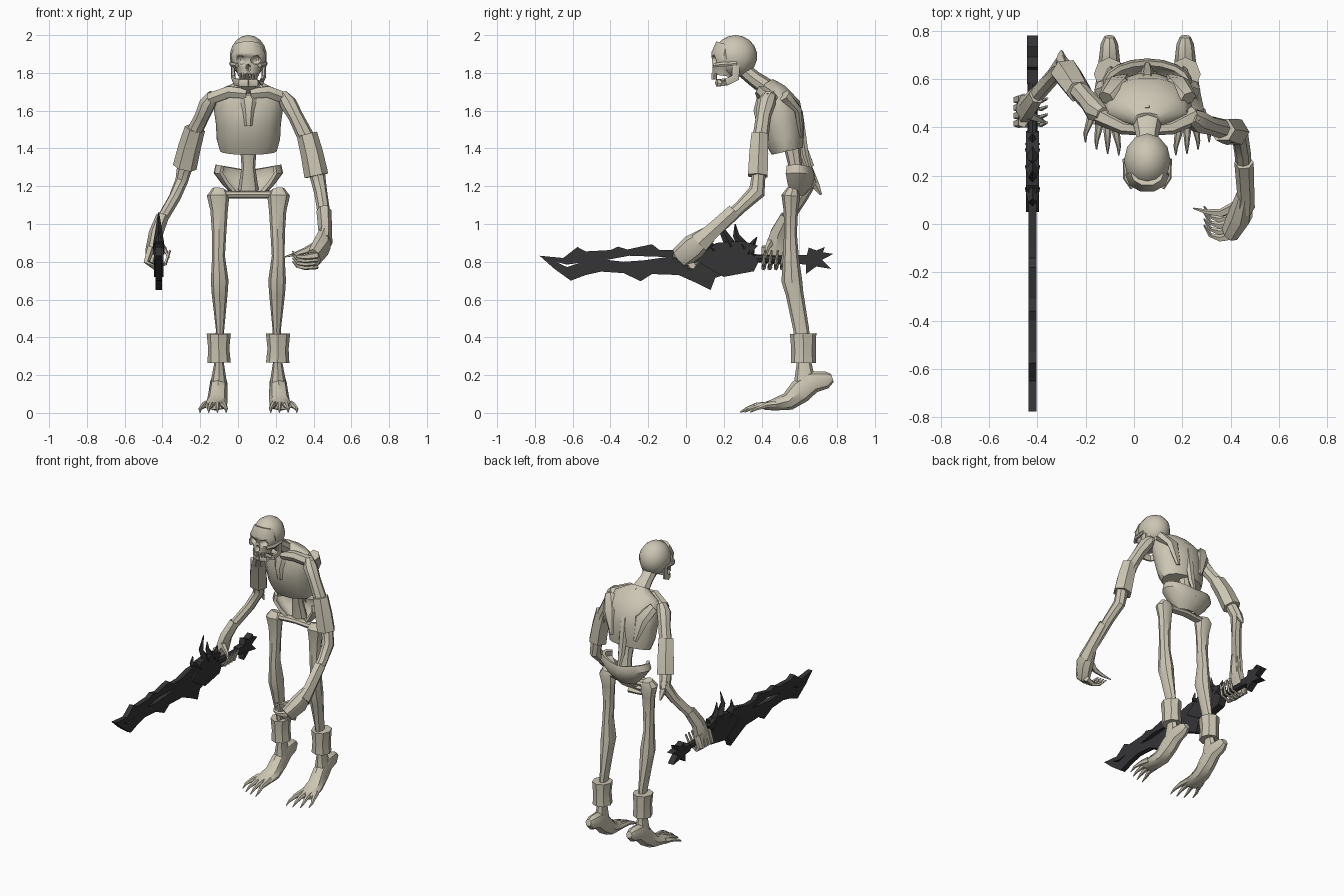
import bpy, bmesh, math
from mathutils import Vector, Matrix

CX = 0.055      # mirror plane of the body
SX = -0.42      # plane of the sword


def material(name, rgb):
    m = bpy.data.materials.new(name)
    m.diffuse_color = (*rgb, 1)
    return m


BONE = material("bone", (0.60, 0.56, 0.45))
IRON = material("dark iron", (0.035, 0.035, 0.037))


def finish(name, bm, mat, angle=38):
    bmesh.ops.recalc_face_normals(bm, faces=bm.faces)
    me = bpy.data.meshes.new(name)
    bm.to_mesh(me)
    bm.free()
    me.materials.append(mat)
    ob = bpy.data.objects.new(name, me)
    bpy.context.collection.objects.link(ob)
    bpy.ops.object.select_all(action='DESELECT')
    ob.select_set(True)
    bpy.context.view_layer.objects.active = ob
    bpy.ops.object.shade_smooth_by_angle(angle=math.radians(angle))
    return ob


def loft(name, pts, n=8, mat=BONE):
    """Skin elliptical rings (x, y, z, half width, half depth) along a path."""
    bm = bmesh.new()
    c = [Vector(p[:3]) for p in pts]
    rings = []
    for i, p in enumerate(pts):
        t = (c[min(i + 1, len(c) - 1)] - c[max(i - 1, 0)]).normalized()
        ref = Vector((0, 1, 0)) if abs(t.x) > 0.8 else Vector((1, 0, 0))
        side = (ref - t * ref.dot(t)).normalized()
        other = t.cross(side)
        rings.append([bm.verts.new(c[i] + side * p[3] * math.cos(a) + other * p[4] * math.sin(a))
                      for a in (2 * math.pi * k / n for k in range(n))])
    for r, q in zip(rings, rings[1:]):
        for k in range(n):
            bm.faces.new((r[k], r[(k + 1) % n], q[(k + 1) % n], q[k]))
    bm.faces.new(rings[0])
    bm.faces.new(rings[-1])
    return finish(name, bm, mat)


def side_loft(name, s, pts, n=8):
    return loft(name, [(CX + s * p[0], *p[1:]) for p in pts], n)


def taper(name, path, r0, r1, n=5, mat=BONE):
    k = len(path) - 1
    return loft(name, [(*p, r0 + (r1 - r0) * i / k, r0 + (r1 - r0) * i / k) for i, p in enumerate(path)], n, mat)


def ball(name, loc, size, u=12, v=9):
    bm = bmesh.new()
    bmesh.ops.create_uvsphere(bm, u_segments=u, v_segments=v, radius=1,
                              matrix=Matrix.Translation(loc) @ Matrix.Diagonal((*size, 1)))
    return finish(name, bm, BONE, 50)


def plate(name, outlines, half):
    """Cut a (y, z) outline, with optional holes, from sheet iron in the sword plane."""
    cu = bpy.data.curves.new(name, 'CURVE')
    cu.dimensions, cu.fill_mode, cu.extrude = '2D', 'BOTH', half
    for o in outlines:
        sp = cu.splines.new('POLY')
        sp.points.add(len(o) - 1)
        for p, (y, z) in zip(sp.points, o):
            p.co = (y, z, 0, 1)
        sp.use_cyclic_u = True
    tmp = bpy.data.objects.new(name + "_outline", cu)
    bpy.context.collection.objects.link(tmp)
    bpy.context.view_layer.update()
    me = bpy.data.meshes.new_from_object(tmp.evaluated_get(bpy.context.evaluated_depsgraph_get()))
    bpy.data.objects.remove(tmp)
    bm = bmesh.new()
    bm.from_mesh(me)
    bmesh.ops.remove_doubles(bm, verts=bm.verts, dist=1e-5)
    bm.transform(Matrix(((0, 0, 1, SX), (1, 0, 0, 0), (0, 1, 0, 0), (0, 0, 0, 1))))
    return finish(name, bm, IRON, 20)


# Skull with cut sockets and nose
cranium = ball("cranium", (CX, 0.262, 1.888), (0.098, 0.115, 0.112))
face = loft("face", [(CX, 0.215, 1.95, 0.07, 0.06), (CX, 0.20, 1.90, 0.09, 0.07), (CX, 0.205, 1.855, 0.09, 0.07),
                     (CX, 0.20, 1.82, 0.065, 0.062), (CX, 0.195, 1.785, 0.055, 0.058)], 10)
for i, (dx, z, r, h) in enumerate(((-0.042, 1.868, 0.032, 0.024), (0.042, 1.868, 0.032, 0.024), (0, 1.825, 0.014, 0.02))):
    cut = ball("socket_cutter_%d" % i, (CX + dx, 0.135, z), (r, 0.045, h), 8, 6)
    cut.hide_render = True
    cut.hide_set(True)
    for ob in (cranium, face):
        b = ob.modifiers.new("socket", 'BOOLEAN')
        b.object, b.operation, b.solver = cut, 'DIFFERENCE', 'EXACT'
for ob in (cranium, face):      # apply the cuts, drop the cutters
    me = bpy.data.meshes.new_from_object(ob.evaluated_get(bpy.context.evaluated_depsgraph_get()))
    ob.modifiers.clear()
    ob.data = me
for i in range(3):
    bpy.data.objects.remove(bpy.data.objects["socket_cutter_%d" % i])
for s in (-1, 1):
    side_loft("cheekbone", s, [(0.06, 0.15, 1.84, 0.012, 0.012), (0.088, 0.19, 1.845, 0.012, 0.014), (0.092, 0.27, 1.85, 0.01, 0.012)], 6)
    side_loft("jaw", s, [(0.082, 0.265, 1.84, 0.01, 0.022), (0.08, 0.262, 1.775, 0.012, 0.025),
                         (0.07, 0.215, 1.752, 0.012, 0.022), (0.045, 0.175, 1.748, 0.012, 0.022), (0, 0.167, 1.748, 0.014, 0.022)], 6)
    for i in range(3):
        side_loft("tooth", s, [(0.009 + 0.017 * i, 0.142 + 0.008 * i, 1.80, 0.008, 0.008), (0.009 + 0.017 * i, 0.142 + 0.008 * i, 1.765, 0.006, 0.006)], 4)
loft("neck", [(CX, 0.30, 1.82, 0.045, 0.04), (CX, 0.36, 1.77, 0.045, 0.042), (CX, 0.46, 1.70, 0.07, 0.05)])

# Torso
loft("ribcage", [(CX, 0.43, 1.75, 0.06, 0.035), (CX, 0.46, 1.70, 0.165, 0.075), (CX, 0.49, 1.62, 0.185, 0.12),
                 (CX, 0.505, 1.53, 0.172, 0.122), (CX, 0.52, 1.45, 0.168, 0.108), (CX, 0.535, 1.385, 0.15, 0.085)], 14)
loft("breastbone", [(CX, 0.395, 1.68, 0.05, 0.02), (CX, 0.375, 1.60, 0.03, 0.02), (CX, 0.385, 1.52, 0.02, 0.012)], 6)
for s in (-1, 1):
    side_loft("collarbone", s, [(0.01, 0.39, 1.69, 0.025, 0.03), (0.10, 0.40, 1.70, 0.03, 0.035), (0.20, 0.45, 1.665, 0.04, 0.035)], 6)
    side_loft("shoulder_blade", s, [(0.17, 0.52, 1.68, 0.035, 0.035), (0.12, 0.59, 1.61, 0.055, 0.022), (0.09, 0.61, 1.46, 0.015, 0.012)], 6)
loft("spine_ridge", [(CX, 0.47, 1.745, 0.015, 0.02), (CX, 0.545, 1.68, 0.025, 0.022), (CX, 0.60, 1.59, 0.028, 0.022),
                     (CX, 0.615, 1.48, 0.03, 0.022), (CX, 0.635, 1.36, 0.025, 0.018), (CX, 0.675, 1.23, 0.006, 0.006)], 6)
loft("lower_spine", [(CX, 0.56, 1.42, 0.045, 0.045), (CX, 0.58, 1.30, 0.036, 0.035), (CX, 0.60, 1.18, 0.055, 0.04)])

# Pelvis: open-fronted bowl and hip bar
bm = bmesh.new()
rows = []
for w, d, zc, lift in ((0.08, 0.04, 1.15, 0), (0.14, 0.08, 1.19, 0.02), (0.185, 0.10, 1.25, 0.02), (0.175, 0.09, 1.285, 0.03)):
    rows.append([bm.verts.new((CX + w * math.sin(a), 0.585 + d * math.cos(a), zc + lift * abs(math.sin(a))))
                 for a in (math.radians(-125 + 250 * k / 12) for k in range(13))])
for r, q in zip(rows, rows[1:]):
    for k in range(12):
        bm.faces.new((r[k], r[k + 1], q[k + 1], q[k]))
bmesh.ops.recalc_face_normals(bm, faces=bm.faces)
bmesh.ops.solidify(bm, geom=bm.faces[:], thickness=0.02)
finish("pelvis", bm, BONE)
loft("hip_bar", [(CX - 0.19, 0.555, 1.155, 0.03, 0.022), (CX, 0.575, 1.155, 0.03, 0.02), (CX + 0.19, 0.555, 1.155, 0.03, 0.022)])

# Legs and clawed feet
for s in (-1, 1):
    side_loft("leg", s, [(0.155, 0.565, 1.185, 0.035, 0.03), (0.16, 0.555, 1.15, 0.06, 0.05), (0.155, 0.555, 1.07, 0.046, 0.038),
                         (0.155, 0.553, 0.95, 0.038, 0.034), (0.158, 0.555, 0.83, 0.034, 0.042), (0.152, 0.56, 0.70, 0.047, 0.055),
                         (0.152, 0.575, 0.63, 0.042, 0.047), (0.15, 0.61, 0.44, 0.022, 0.042), (0.155, 0.625, 0.26, 0.026, 0.04),
                         (0.157, 0.63, 0.15, 0.045, 0.06)])
    side_loft("ankle_cuff", s, [(0.157, 0.62, 0.42, 0.064, 0.07), (0.157, 0.622, 0.34, 0.056, 0.065), (0.155, 0.622, 0.265, 0.062, 0.066)], 8)
    side_loft("foot", s, [(0.157, 0.775, 0.185, 0.022, 0.022), (0.157, 0.745, 0.175, 0.036, 0.046), (0.157, 0.67, 0.165, 0.045, 0.06),
                          (0.16, 0.605, 0.115, 0.05, 0.065), (0.165, 0.54, 0.06, 0.055, 0.048), (0.175, 0.46, 0.042, 0.062, 0.03),
                          (0.18, 0.41, 0.035, 0.055, 0.018)])
    for i in range(4):
        b, t = 0.138 + 0.027 * i, 0.118 + 0.046 * i
        y = 0.285 + 0.012 * i * i / 2
        taper("toe", [(CX + s * b, 0.47, 0.045), (CX + s * (b + t) / 2, y + 0.085, 0.04),
                      (CX + s * t, y + 0.035, 0.022), (CX + s * t, y, 0.003)], 0.022, 0.003, 6)

# Lowered arm with a hooked, empty hand
loft("empty_arm", [(0.235, 0.445, 1.685, 0.03, 0.035), (0.265, 0.425, 1.64, 0.045, 0.05), (0.305, 0.41, 1.57, 0.04, 0.04),
                   (0.36, 0.395, 1.46, 0.045, 0.042), (0.42, 0.385, 1.26, 0.042, 0.036), (0.437, 0.375, 1.17, 0.035, 0.045),
                   (0.45, 0.29, 1.09, 0.034, 0.034), (0.457, 0.16, 0.97, 0.03, 0.034)])
loft("empty_arm_cuff", [(0.365, 0.39, 1.475, 0.055, 0.05), (0.392, 0.385, 1.37, 0.06, 0.058), (0.415, 0.38, 1.255, 0.064, 0.06)], 6)
loft("empty_wrist_cuff", [(0.455, 0.255, 1.07, 0.04, 0.042), (0.462, 0.13, 0.955, 0.036, 0.048), (0.455, 0.07, 0.90, 0.045, 0.062)], 6)
loft("empty_palm", [(0.458, 0.12, 0.945, 0.036, 0.045), (0.44, 0.04, 0.88, 0.052, 0.068), (0.40, -0.03, 0.82, 0.04, 0.06)], 8)
for i in range(4):
    y, z = -0.055 + 0.026 * i, 0.835 - 0.018 * i
    taper("empty_finger", [(0.42, y + 0.01, z), (0.355, y - 0.005, z - 0.01), (0.315, y + 0.01, z - 0.005), (0.29, y + 0.05, z + 0.02)], 0.021, 0.004)
taper("empty_thumb", [(0.44, 0.08, 0.90), (0.36, 0.045, 0.86), (0.30, 0.05, 0.84), (0.245, 0.065, 0.825)], 0.026, 0.003)

# Swept-back arm gripping the sword
loft("sword_arm", [(-0.13, 0.45, 1.685, 0.03, 0.035), (-0.16, 0.47, 1.64, 0.045, 0.05), (-0.19, 0.51, 1.57, 0.04, 0.04),
                   (-0.235, 0.56, 1.48, 0.042, 0.042), (-0.28, 0.625, 1.31, 0.042, 0.038), (-0.298, 0.655, 1.23, 0.034, 0.045),
                   (-0.335, 0.61, 1.14, 0.032, 0.034), (-0.405, 0.53, 1.02, 0.03, 0.034), (-0.44, 0.49, 0.93, 0.03, 0.04)])
taper("sword_elbow", [(-0.295, 0.65, 1.26), (-0.30, 0.69, 1.20), (-0.30, 0.715, 1.155)], 0.035, 0.006)
loft("sword_arm_cuff", [(-0.228, 0.548, 1.505, 0.055, 0.048), (-0.256, 0.59, 1.41, 0.06, 0.055), (-0.282, 0.628, 1.30, 0.064, 0.058)], 6)
loft("sword_wrist_cuff", [(-0.40, 0.535, 1.04, 0.035, 0.04), (-0.435, 0.49, 0.95, 0.038, 0.05), (-0.455, 0.475, 0.86, 0.035, 0.066),
                          (-0.465, 0.47, 0.79, 0.025, 0.06)], 6)
for i in range(4):
    y = 0.42 + 0.033 * i
    taper("sword_finger", [(-0.46, y, 0.88), (-0.485, y - 0.005, 0.80), (-0.44, y - 0.01, 0.768), (-0.385, y - 0.01, 0.79), (-0.36, y, 0.86)], 0.022, 0.006)
taper("sword_thumb", [(-0.44, 0.45, 0.91), (-0.39, 0.43, 0.87), (-0.365, 0.42, 0.82)], 0.022, 0.005)

# Jagged sword: pierced blade, core ridge, guard, spikes, grip, pommel
plate("blade", [[(-0.775, 0.832), (-0.65, 0.82), (-0.575, 0.878), (-0.53, 0.855), (-0.40, 0.862), (-0.36, 0.88), (-0.31, 0.865), (-0.18, 0.893),
                 (-0.14, 0.862), (-0.06, 0.862), (0.05, 0.89), (0.20, 0.89), (0.20, 0.73), (0.155, 0.715), (0.13, 0.65),
                 (0.05, 0.69), (-0.04, 0.73), (-0.18, 0.735), (-0.24, 0.697), (-0.33, 0.74), (-0.45, 0.748),
                 (-0.53, 0.73), (-0.61, 0.70), (-0.70, 0.765)],
                [(-0.69, 0.80), (-0.63, 0.785), (-0.56, 0.795), (-0.63, 0.772)],
                [(-0.42, 0.81), (-0.30, 0.832), (-0.10, 0.825), (-0.22, 0.808), (-0.33, 0.80)]], 0.017)
plate("guard", [[(0.05, 0.81), (0.16, 0.90), (0.30, 0.91), (0.38, 0.885), (0.345, 0.845), (0.385, 0.80), (0.36, 0.75), (0.20, 0.72), (0.13, 0.76)]], 0.026)
for tip, mid, base in (((0.22, 1.06), (0.19, 0.97), (0.24, 0.88)), ((0.10, 0.96), (0.09, 0.91), (0.15, 0.86)),
                       ((0.26, 1.0), (0.265, 0.94), (0.31, 0.87)), ((0.375, 0.93), (0.35, 0.89), (0.33, 0.84))):
    taper("guard_spike", [(SX, *base), (SX, *mid), (SX, *tip)], 0.032, 0.003, 4, IRON)
taper("grip", [(SX, 0.34, 0.82), (SX, 0.48, 0.812), (SX, 0.64, 0.81)], 0.022, 0.02, 8, IRON)
plate("pommel", [[(0.58, 0.835), (0.64, 0.835), (0.65, 0.875), (0.69, 0.86), (0.735, 0.878), (0.725, 0.85), (0.78, 0.842), (0.72, 0.81),
                  (0.77, 0.762), (0.69, 0.775), (0.635, 0.735), (0.635, 0.785), (0.58, 0.79)]], 0.022)
